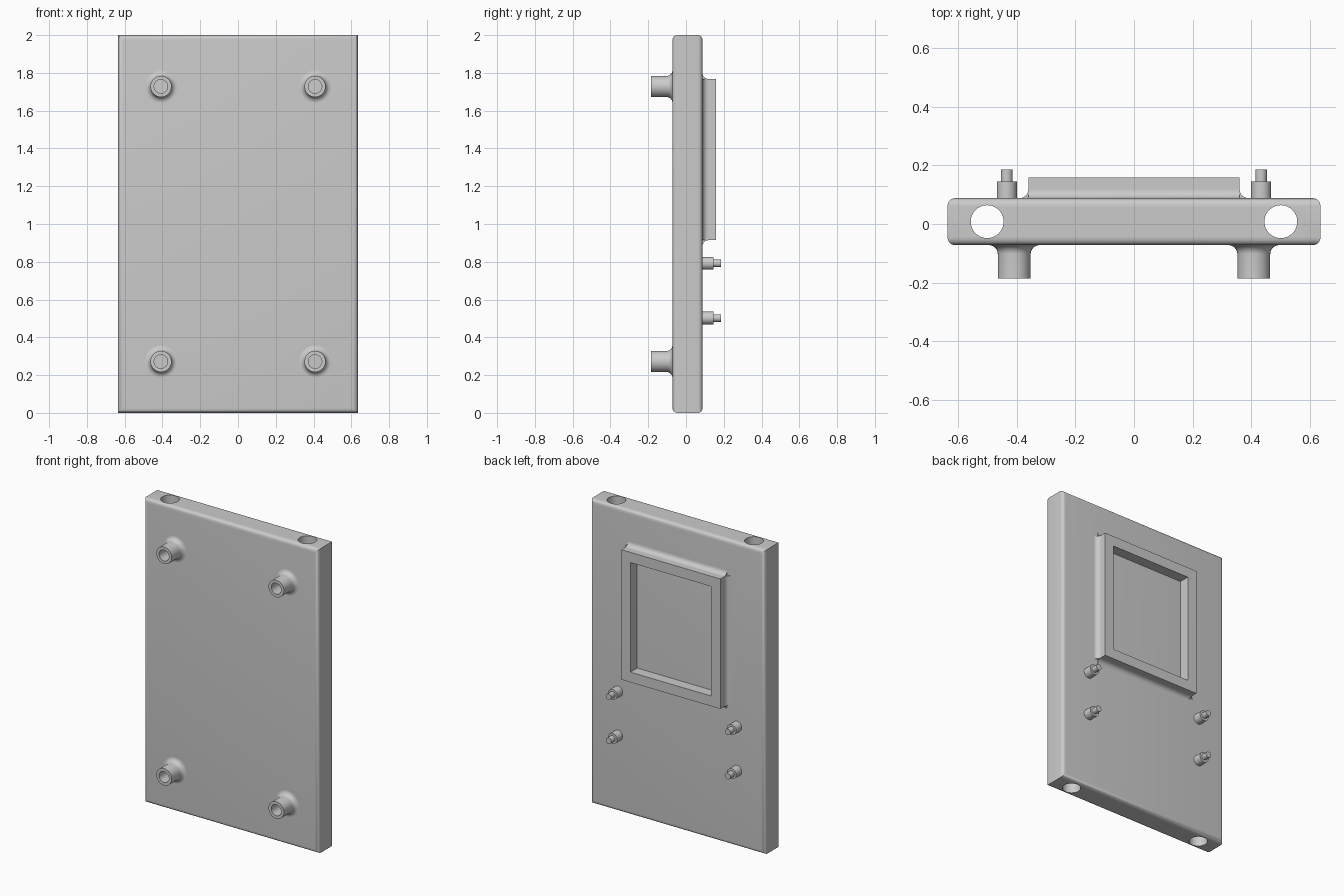
import bpy, bmesh, math
from mathutils import Matrix, Vector

if "Cube" in bpy.data.objects:
    bpy.data.objects.remove(bpy.data.objects["Cube"])

grey = bpy.data.materials.new("plain grey")
grey.use_nodes = True
grey.diffuse_color = (0.6, 0.6, 0.6, 1)
grey.node_tree.nodes["Principled BSDF"].inputs["Base Color"].default_value = (0.6, 0.6, 0.6, 1)

HALF_W, HEIGHT = 0.635, 2.0
FRONT, BACK = -0.072, 0.088
MID = (FRONT + BACK) / 2
FILLET = 0.03


def finish(bm, name):
    """Turn a bmesh into a smooth-by-angle grey object."""
    bmesh.ops.recalc_face_normals(bm, faces=bm.faces)
    mesh = bpy.data.meshes.new(name)
    bm.to_mesh(mesh)
    bm.free()
    mesh.materials.append(grey)
    obj = bpy.data.objects.new(name, mesh)
    bpy.context.collection.objects.link(obj)
    smooth(obj)
    return obj


def smooth(obj):
    bpy.ops.object.select_all(action='DESELECT')
    obj.select_set(True)
    bpy.context.view_layer.objects.active = obj
    bpy.ops.object.shade_smooth_by_angle(angle=math.radians(35))


def lathe(name, profile, x, z, steps=32):
    """Spin (radius, y) points around an axis parallel to y."""
    bm = bmesh.new()
    verts = [bm.verts.new((x + r, y, z)) for r, y in profile]
    edges = [bm.edges.new(pair) for pair in zip(verts, verts[1:])]
    bmesh.ops.spin(bm, geom=verts + edges, cent=(x, 0, z), axis=(0, 1, 0),
                   angle=math.tau, steps=steps)
    bmesh.ops.remove_doubles(bm, verts=bm.verts, dist=1e-5)
    return finish(bm, name)


def fillet_curve(n=8):
    """Concave quarter arc: (distance out from wall, height above plate)."""
    return [(FILLET * (1 - math.sin(a)), FILLET * (1 - math.cos(a)))
            for a in (math.pi / 2 * i / n for i in range(n + 1))]


# Plate, rounded around the front and back faces
bm = bmesh.new()
bmesh.ops.create_cube(bm, size=1, matrix=Matrix.Translation((0, MID, HEIGHT / 2))
                      @ Matrix.Diagonal((2 * HALF_W, BACK - FRONT, HEIGHT, 1)))
rim = [e for e in bm.edges if abs(e.verts[0].co.y - e.verts[1].co.y) < 1e-4]
bmesh.ops.bevel(bm, geom=rim, offset=0.026, segments=6, profile=0.5, affect='EDGES')
plate = finish(bm, "plate")

# Two vertical bores through the plate
bm = bmesh.new()
for side in (-1, 1):
    bmesh.ops.create_cone(bm, cap_ends=True, segments=48, radius1=0.056, radius2=0.056,
                          depth=2.4, matrix=Matrix.Translation((side * 0.5, MID, 1)))
cutter = finish(bm, "bore_cutter")
cutter.hide_render = True
cut = plate.modifiers.new("bores", 'BOOLEAN')
cut.object = cutter
cut.solver = 'EXACT'
bpy.context.view_layer.objects.active = plate
bpy.ops.object.modifier_apply(modifier=cut.name)
bpy.data.objects.remove(cutter)
smooth(plate)

# Hollow bosses on the front, filleted into the plate
boss = [(0.056 + d, FRONT - h) for d, h in fillet_curve()]
boss += [(0.056, -0.186), (0.036, -0.186), (0.036, FRONT)]
for side, label in ((-1, "right"), (1, "left")):
    for z, level in ((0.272, "lower"), (1.728, "upper")):
        lathe(f"{level}_{label}_boss", boss, side * 0.408, z)

# Stepped pins on the back
pin = [(0.034, BACK), (0.034, 0.145), (0.02, 0.145), (0.02, 0.186), (0, 0.186)]
for side, label in ((-1, "right"), (1, "left")):
    for z, level in ((0.502, "lower"), (0.792, "upper")):
        lathe(f"{level}_{label}_pin", pin, side * 0.433, z)

# Raised window frame on the back, open down to the plate
HALF_X, LOW, HIGH, TOP, BORDER = 0.36, 0.914, 1.768, 0.158, 0.067
CENTRE, HALF_Z = (LOW + HIGH) / 2, (HIGH - LOW) / 2


def rectangle(bm, inset, y):
    return [bm.verts.new((sx * (HALF_X - inset), y, CENTRE + sz * (HALF_Z - inset)))
            for sx, sz in ((-1, -1), (1, -1), (1, 1), (-1, 1))]


bm = bmesh.new()
loops = [rectangle(bm, *p) for p in ((0, BACK), (0, TOP), (BORDER, TOP), (BORDER, BACK))]
for a, b in zip(loops, loops[1:]):
    for i in range(4):
        j = (i + 1) % 4
        bm.faces.new((a[i], a[j], b[j], b[i]))
finish(bm, "window_frame")

# Fillet strips along the four outer sides, square-ended at the corners
for name, out, along, reach, half in (
        ("left", (1, 0, 0), (0, 0, 1), HALF_X, HALF_Z),
        ("right", (-1, 0, 0), (0, 0, 1), HALF_X, HALF_Z),
        ("top", (0, 0, 1), (1, 0, 0), HALF_Z, HALF_X),
        ("bottom", (0, 0, -1), (1, 0, 0), HALF_Z, HALF_X)):
    bm = bmesh.new()
    out, along = Vector(out), Vector(along)
    points = fillet_curve() + [(0, 0)]
    face = bm.faces.new([bm.verts.new(Vector((0, BACK + h, CENTRE)) + out * (reach + d)
                                      - along * half) for d, h in points])
    ext = bmesh.ops.extrude_face_region(bm, geom=[face], use_keep_orig=True)
    bmesh.ops.translate(bm, vec=along * 2 * half,
                        verts=[v for v in ext["geom"] if isinstance(v, bmesh.types.BMVert)])
    finish(bm, f"{name}_frame_fillet")
